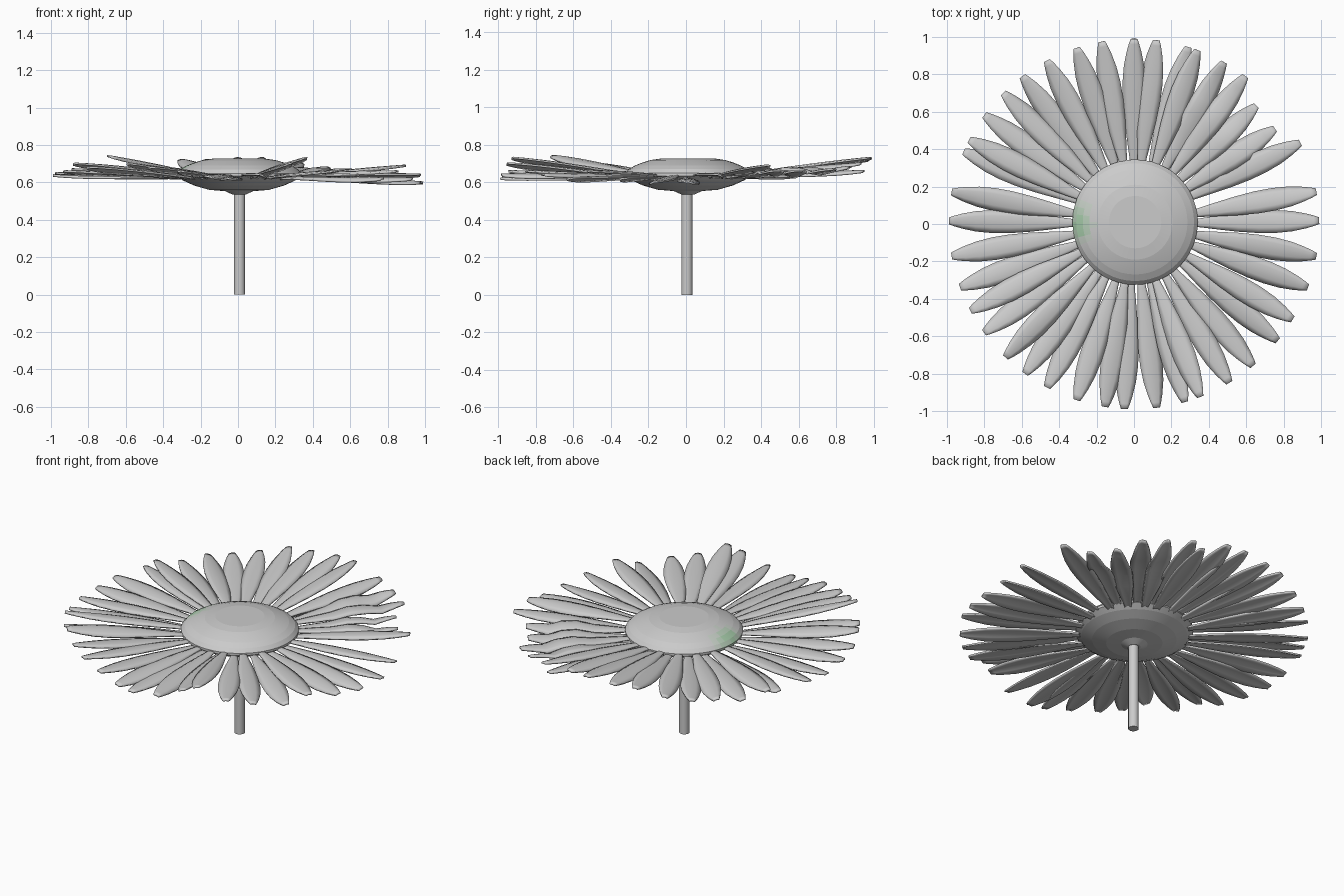
import bpy, bmesh, math, random
from mathutils import Vector

if "Cube" in bpy.data.objects:
    bpy.data.objects.remove(bpy.data.objects["Cube"])
random.seed(4)


def finish(name, bm, angle=40):
    bmesh.ops.recalc_face_normals(bm, faces=bm.faces)
    me = bpy.data.meshes.new(name)
    bm.to_mesh(me)
    bm.free()
    ob = bpy.data.objects.new(name, me)
    bpy.context.collection.objects.link(ob)
    bpy.ops.object.select_all(action='DESELECT')
    ob.select_set(True)
    bpy.context.view_layer.objects.active = ob
    bpy.ops.object.shade_smooth_by_angle(angle=math.radians(angle))
    return ob


def lathe(name, profile, segs, cx=0.0, cy=0.0, angle=40):
    bm = bmesh.new()
    rings = []
    for r, z in profile:
        rings.append([bm.verts.new((cx + r * math.cos(2 * math.pi * i / segs),
                                    cy + r * math.sin(2 * math.pi * i / segs), z))
                      for i in range(segs)])
    for a, b in zip(rings, rings[1:]):
        for i in range(segs):
            j = (i + 1) % segs
            bm.faces.new((a[i], a[j], b[j], b[i]))
    bm.faces.new(rings[0][::-1])
    bm.faces.new(rings[-1])
    return finish(name, bm, angle)


# Stem
lathe("stem", [(0.03, 0), (0.03, 0.56)], 16, 0.008, 0.005)

# Flower centre: domed top, shallow bowl underneath
disc = lathe("flower_centre", [
    (0.035, 0.535), (0.075, 0.553), (0.16, 0.56), (0.24, 0.583), (0.30, 0.61),
    (0.335, 0.634), (0.335, 0.648), (0.315, 0.67), (0.28, 0.69), (0.245, 0.704),
    (0.20, 0.718), (0.14, 0.727)], 48, 0.006, 0.01, 7.6)

# Soft green spot on the left edge of the centre
shades = [(0.62, 0.62, 0.62), (0.56, 0.62, 0.56), (0.47, 0.61, 0.48), (0.38, 0.6, 0.4)]
for k, c in enumerate(shades):
    m = bpy.data.materials.new("centre_shade_%d" % k)
    m.diffuse_color = (*c, 1)
    m.use_nodes = True
    m.node_tree.nodes["Principled BSDF"].inputs["Base Color"].default_value = m.diffuse_color
    disc.data.materials.append(m)
for p in disc.data.polygons:
    d = (Vector((p.center.x + 0.29, p.center.y * 0.6, 0))).length
    if p.center.z > 0.64:
        p.material_index = 3 if d < 0.03 else 2 if d < 0.052 else 1 if d < 0.075 else 0

# Petals: direction in degrees and tip height in hundredths
petals = [(1, 60), (10, 64), (18, 66), (26, 69), (34, 66), (44, 66), (53, 67), (61, 68),
          (70, 70), (73, 66), (83, 73), (90, 73), (100, 72), (108, 72), (118, 68), (127, 66),
          (135, 66), (144, 64), (153, 67), (157, 65), (170, 65), (179, 64), (190, 65),
          (200, 66), (208, 70), (216, 68), (226, 74), (234, 70), (242, 68), (252, 66),
          (261, 63), (267, 62), (277, 64), (286, 70), (291, 73), (301, 66), (310, 64),
          (321, 62), (329, 66), (340, 62), (350, 60)]
petals.remove((18, 66))  # the back right keeps its gap
# Half width along the petal
outline = [(0, .018), (.1, .021), (.25, .036), (.4, .050), (.55, .059), (.68, .060),
           (.8, .053), (.9, .039), (.96, .027), (1, .017)]
across = [-1, -0.5, 0, 0.5, 1]

bm = bmesh.new()
for n, (deg, tip) in enumerate(petals):
    a = math.radians(deg)
    out = Vector((math.cos(a), math.sin(a), 0))
    side = Vector((-math.sin(a), math.cos(a), 0))
    r0, r1 = 0.27, (0.91 if deg in (34, 44) else 0.99)
    z0, z1 = 0.622 + 0.014 * (n % 2), tip / 100
    roll = random.uniform(-0.3, 0.3)
    rows = []
    for t, w in outline:
        z = z0 + (z1 - z0) * t + 0.006 * math.sin(math.pi * t)
        # Slightly crumpled petals at the back right
        if 30 < deg < 65:
            z += 0.018 * math.exp(-((t - 0.6) / 0.1) ** 2) - 0.012 * math.exp(-((t - 0.8) / 0.08) ** 2)
        c = out * (r0 + (r1 - r0) * t) + Vector((0, 0, z))
        rows.append([bm.verts.new(c + side * (w * s * math.cos(roll * t))
                                  + Vector((0, 0, w * s * math.sin(roll * t) - 0.2 * w * s * s)))
                     for s in across])
    for p, q in zip(rows, rows[1:]):
        for i in range(len(across) - 1):
            bm.faces.new((p[i], q[i], q[i + 1], p[i + 1]))
ob = finish("petals", bm)
sol = ob.modifiers.new("thickness", 'SOLIDIFY')
sol.thickness = 0.01
sol.offset = 0
